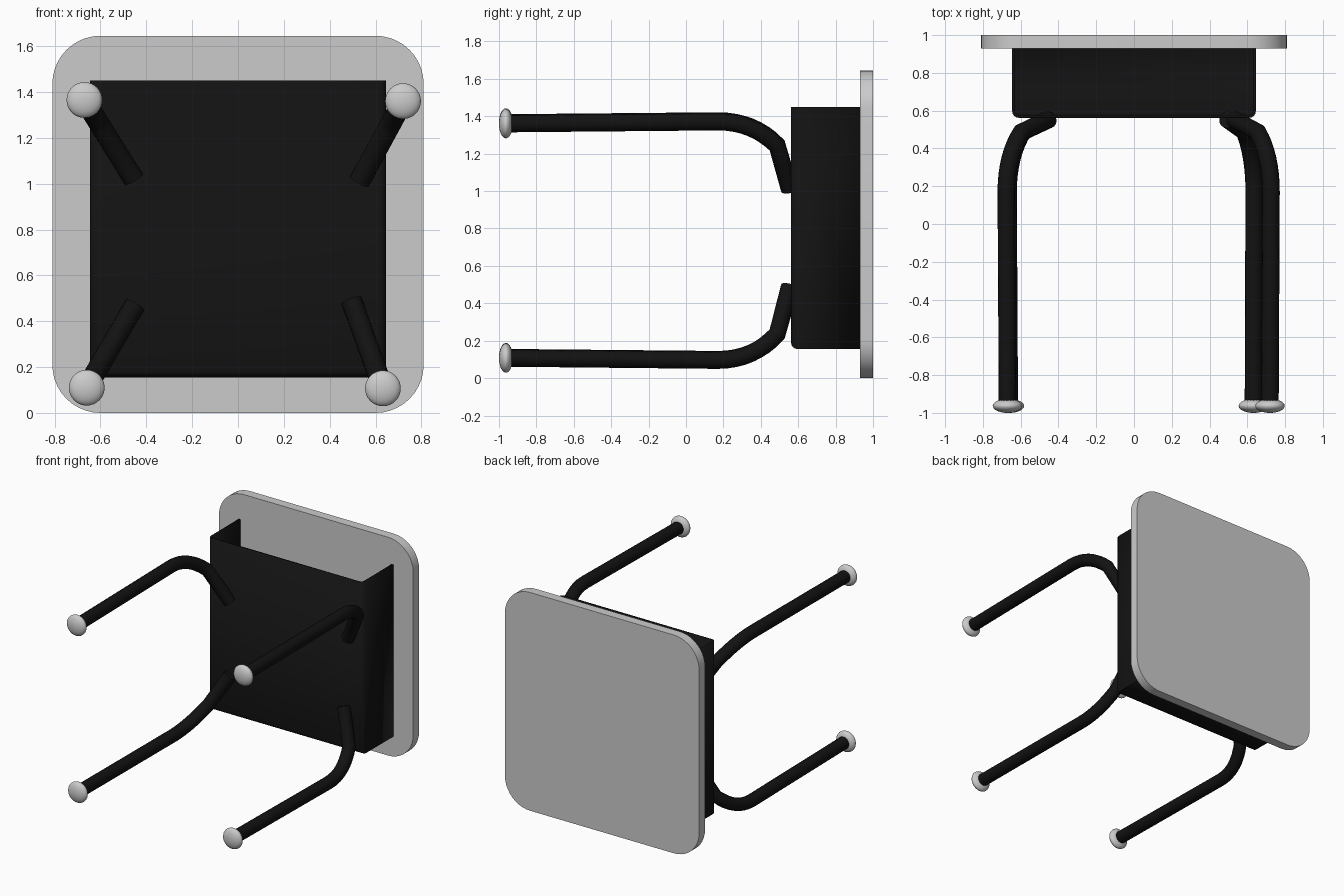
import bpy, bmesh, math

if "Cube" in bpy.data.objects:
    bpy.data.objects.remove(bpy.data.objects["Cube"])

black = bpy.data.materials.new("black_metal")
black.diffuse_color = (0.006, 0.006, 0.006, 1)
black.use_nodes = True
black.node_tree.nodes["Principled BSDF"].inputs["Base Color"].default_value = black.diffuse_color


def finish(obj, material=None, angle=35):
    bpy.ops.object.select_all(action='DESELECT')
    obj.select_set(True)
    bpy.context.view_layer.objects.active = obj
    bpy.ops.object.shade_smooth_by_angle(angle=math.radians(angle))
    if material:
        obj.data.materials.append(material)


def box(name, lo, hi, edit):
    bm = bmesh.new()
    bmesh.ops.create_cube(bm, size=1)
    for v in bm.verts:
        v.co = [l + (c + 0.5) * (h - l) for c, l, h in zip(v.co, lo, hi)]
    edit(bm)
    mesh = bpy.data.meshes.new(name)
    bm.to_mesh(mesh)
    bm.free()
    obj = bpy.data.objects.new(name, mesh)
    bpy.context.collection.objects.link(obj)
    return obj


# Desk top: upright slab with rounded corners
def round_corners(bm):
    edges = [e for e in bm.edges
             if abs(e.verts[0].co.y - e.verts[1].co.y) > 0.01]
    bmesh.ops.bevel(bm, geom=edges, offset=0.21, segments=10,
                    profile=0.5, affect='EDGES')


top = box("desk_top", (-0.81, 0.93, 0.0), (0.81, 1.0, 1.645), round_corners)
finish(top)


# Storage bin: sheet metal tray, open on its upper side and against the top
def open_bin(bm):
    bm.normal_update()
    gone = [f for f in bm.faces if f.normal.z > 0.5 or f.normal.y > 0.5]
    bmesh.ops.delete(bm, geom=gone, context='FACES')
    face = next(f for f in bm.faces if f.normal.y < -0.5)
    edges = [e for e in face.edges if not e.is_boundary]
    bmesh.ops.bevel(bm, geom=edges, offset=0.035, segments=4,
                    profile=0.5, affect='EDGES')


tray = box("storage_bin", (-0.645, 0.562, 0.155), (0.645, 0.935, 1.45), open_bin)
wall = tray.modifiers.new("wall", 'SOLIDIFY')
wall.thickness = 0.015
wall.offset = -1
finish(tray, black)


# Legs: straight tube, swept bend, then a kinked stub running under the bin
def leg_profile():
    a, b, c = (0.17, -0.03), (0.36, -0.03), (0.487, 0.34)
    pts = [(-0.96, 0.0)]
    for i in range(9):
        t = i / 8
        pts.append(tuple((1 - t) ** 2 * p + 2 * t * (1 - t) * q + t * t * r
                         for p, q, r in zip(a, b, c)))
    return pts + [(0.553, 1.0)]


def add_leg(name, foot, end):
    curve = bpy.data.curves.new(name, 'CURVE')
    curve.dimensions = '3D'
    curve.bevel_depth = 0.046
    curve.bevel_resolution = 6
    curve.use_fill_caps = True
    pts = leg_profile()
    spline = curve.splines.new('POLY')
    spline.points.add(len(pts) - 1)
    for p, (y, s) in zip(spline.points, pts):
        p.co = (foot[0] + s * (end[0] - foot[0]), y,
                foot[1] + s * (end[1] - foot[1]), 1)
    obj = bpy.data.objects.new(name, curve)
    bpy.context.collection.objects.link(obj)
    bpy.ops.object.select_all(action='DESELECT')
    obj.select_set(True)
    bpy.context.view_layer.objects.active = obj
    bpy.ops.object.convert(target='MESH')
    finish(bpy.context.object, black)


# Foot glides: flattened round pads
def add_foot(name, foot):
    bpy.ops.mesh.primitive_uv_sphere_add(
        segments=32, ring_count=16, radius=1,
        location=(foot[0], -0.963, foot[1]), rotation=(math.pi / 2, 0, 0))
    obj = bpy.context.object
    obj.name = name
    obj.scale = (0.078, 0.078, 0.037)
    finish(obj)


# Each leg leans a little differently: foot (x, z), bin end (x, z)
legs = {
    "upper_left": ((-0.67, 1.365), (-0.455, 1.02)),
    "upper_right": ((0.72, 1.36), (0.53, 1.01)),
    "lower_left": ((-0.66, 0.11), (-0.45, 0.47)),
    "lower_right": ((0.632, 0.107), (0.495, 0.49)),
}
for place, (foot, end) in legs.items():
    add_leg(place + "_leg", foot, end)
    add_foot(place + "_foot", foot)
